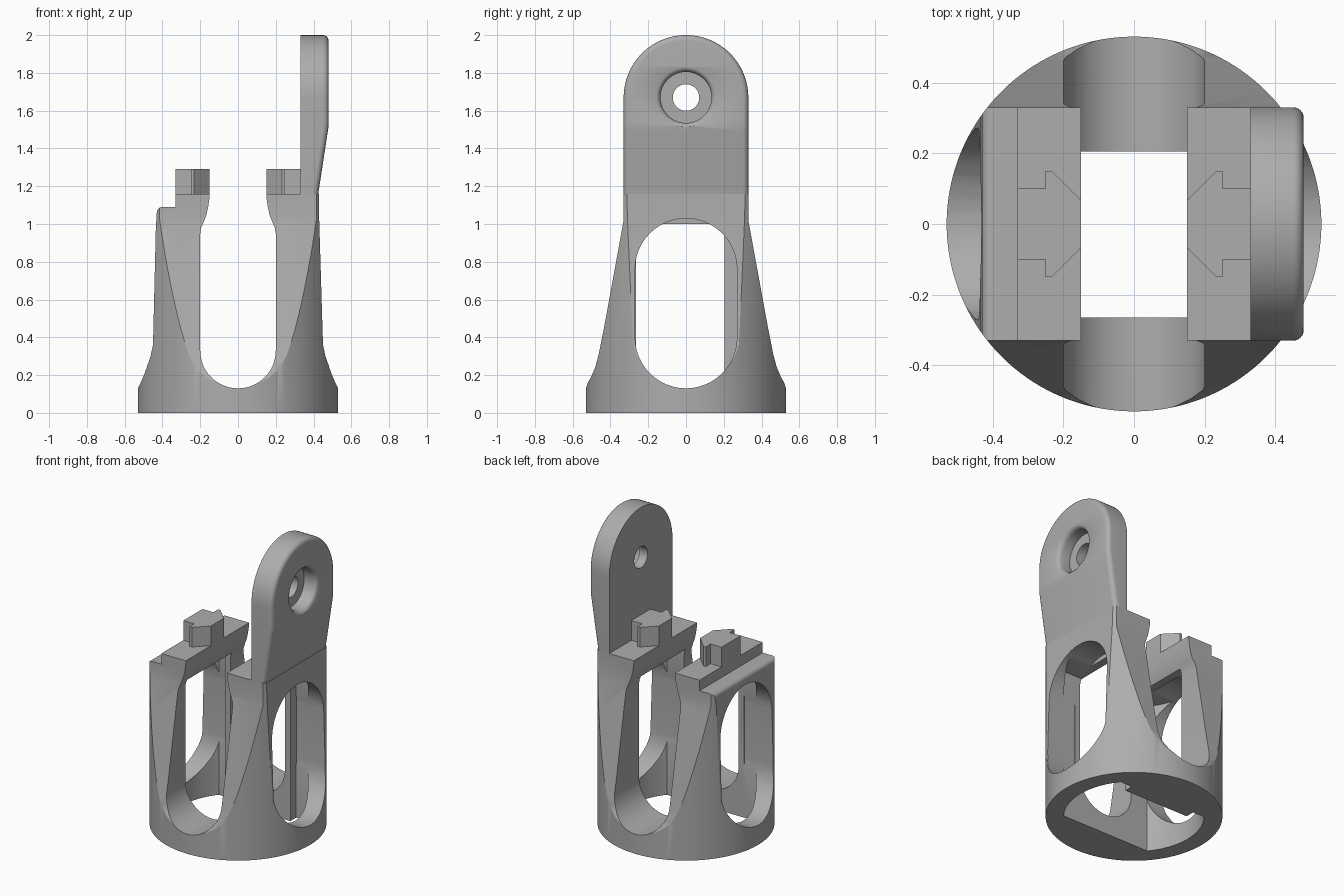
import bpy, bmesh, math
from mathutils import Matrix

cube = bpy.data.objects.get("Cube")
if cube:
    bpy.data.objects.remove(cube, do_unlink=True)

grey = bpy.data.materials.new("mid grey")
grey.use_nodes = True
color = (0.42, 0.42, 0.42, 1)
grey.diffuse_color = color
grey.node_tree.nodes["Principled BSDF"].inputs["Base Color"].default_value = color


def finish(name, bm):
    bmesh.ops.recalc_face_normals(bm, faces=bm.faces[:])
    mesh = bpy.data.meshes.new(name)
    bm.to_mesh(mesh)
    bm.free()
    mesh.materials.append(grey)
    obj = bpy.data.objects.new(name, mesh)
    bpy.context.collection.objects.link(obj)
    return obj


def prism(name, pts, axis, lo, hi):
    """Extrude a 2D outline along an axis; the outline uses the other two axes in order."""
    bm = bmesh.new()
    place = lambda p, d: [*p[:axis], d, *p[axis:]]
    a = [bm.verts.new(place(p, lo)) for p in pts]
    b = [bm.verts.new(place(p, hi)) for p in pts]
    bm.faces.new(a)
    bm.faces.new(b)
    for i in range(len(pts)):
        j = (i + 1) % len(pts)
        bm.faces.new((a[i], a[j], b[j], b[i]))
    return finish(name, bm)


def arc(cx, cy, r, start, end, n=24):
    return [(cx + r * math.cos(math.radians(start + (end - start) * i / n)),
             cy + r * math.sin(math.radians(start + (end - start) * i / n))) for i in range(n + 1)]


def mirror(pts):
    return pts + [(-u, v) for u, v in reversed(pts)]


def select(obj):
    bpy.ops.object.select_all(action='DESELECT')
    bpy.context.view_layer.objects.active = obj
    obj.select_set(True)


def combine(obj, cutter, operation='DIFFERENCE'):
    mod = obj.modifiers.new("cut", 'BOOLEAN')
    mod.operation = operation
    mod.solver = 'EXACT'
    mod.object = cutter
    select(obj)
    bpy.ops.object.modifier_apply(modifier=mod.name)
    bpy.data.objects.remove(cutter, do_unlink=True)


def smooth(obj):
    select(obj)
    bpy.ops.object.shade_smooth_by_angle(angle=math.radians(28))


# Body: a cylinder trimmed by a side profile and a front profile
R = 0.53
body = prism("body", arc(0, 0, R, 0, 357.5, 143), 2, 0, 1.16)
flare = [(0.14, 0.53), (0.19, 0.505), (0.24, 0.484), (0.3, 0.463), (0.36, 0.45)]
right_side = [(0.6, -0.1), (0.6, 0.14)] + [(w, z) for z, w in flare] + [(0.43, 1.02), (0.425, 1.3)]
left_side = [(-0.33, 1.3), (-0.33, 1.09)] + arc(-0.4, 1.06, 0.03, 90, 180, 6) + [(-0.435, 0.98)]
left_side += [(-w, z) for z, w in reversed(flare)] + [(-0.6, 0.14), (-0.6, -0.1)]
combine(body, prism("front_trim", right_side + left_side, 1, -1, 1), 'INTERSECT')
depth = [(0.6, -0.1), (0.6, 0.14), (0.53, 0.14), (0.503, 0.19), (0.481, 0.24), (0.462, 0.31),
         (0.436, 0.44), (0.33, 1.02), (0.33, 1.3)]
combine(body, prism("depth_trim", mirror(depth), 0, -1, 1), 'INTERSECT')

# Cavity: round bore with flat front and back, and a guide rail left at the back
corner = math.degrees(math.asin(0.265 / 0.42))
bore = arc(0, 0, 0.42, -corner, corner)
bore += [(0.24, 0.265), (0.24, 0.205), (-0.24, 0.205), (-0.24, 0.265)]
bore += arc(0, 0, 0.42, 180 - corner, 180 + corner)
combine(body, prism("bore_cutter", bore, 2, -0.1, 1.0))

# Openings: the side windows stop at the rail, the front one runs out of the top
window = arc(0, 0.4, 0.27, 180, 360) + arc(0, 0.76, 0.27, 0, 180)
for lo, hi in ((0.24, 0.8), (-0.8, -0.24)):
    combine(body, prism("window_cutter", window, 0, lo, hi))
slot = arc(0, 0.33, 0.2, 270, 360, 16)[1:]
slot += [(0.2, 0.95), (0.195, 0.98), (0.182, 1.01), (0.168, 1.045), (0.158, 1.09), (0.152, 1.13),
         (0.15, 1.16), (0.15, 1.4)]
combine(body, prism("slot_cutter", [(0, 0.13)] + mirror(slot), 1, -1, 1))
smooth(body)

# Interlocking arrow keys on both legs
half_key = [(0.33, 0.1), (0.25, 0.1), (0.25, 0.15), (0.233, 0.15), (0.15, 0.067)]
for name, s in (("left_key", 1), ("right_key", -1)):
    pts = [(s * x, y) for x, y in half_key] + [(s * x, -y) for x, y in reversed(half_key)]
    prism(name, pts, 2, 1.16, 1.29)


# Mounting lug: rounded plate with a tapered, filleted outer face
def outer_x(z):
    t = min(1, max(0, (z - 1.16) / 0.36))
    return 0.425 + 0.055 * t


bm = bmesh.new()
rings = []
fillet = 0.03
steps = [(0, None)] + [(fillet * (1 - math.cos(math.radians(a))), fillet * (1 - math.sin(math.radians(a))))
                       for a in range(0, 91, 15)]
for inset, drop in steps:
    w = 0.33 - inset
    half = [(w, 1.16), (w, 1.28), (w, 1.4), (w, 1.49), (w, 1.52), (w, 1.55)] + arc(0, 1.67, w, 0, 88, 32)
    rings.append([bm.verts.new((0.33 if drop is None else outer_x(z) - drop, y, z))
                  for y, z in mirror(half)])
n = len(rings[0])
for a, b in zip(rings, rings[1:]):
    for i in range(n):
        j = (i + 1) % n
        bm.faces.new((a[i], a[j], b[j], b[i]))
bm.faces.new(rings[0])
top = rings[-1]
for i in range(n // 2 - 1):
    bm.faces.new((top[i], top[i + 1], top[n - 2 - i], top[n - 1 - i]))
lug = finish("mounting_lug", bm)

# Counterbored bolt hole through the lug
bm = bmesh.new()
bolt = [(0.2, 0), (0.2, 0.07), (0.39, 0.07), (0.39, 0.135), (0.45, 0.135), (0.465, 0.139),
        (0.475, 0.147), (0.481, 0.16), (0.6, 0.16), (0.6, 0)]
verts = [bm.verts.new((x, r, 0)) for x, r in bolt]
edges = [bm.edges.new(p) for p in zip(verts, verts[1:])]
bmesh.ops.spin(bm, geom=verts + edges, axis=(1, 0, 0), cent=(0, 0, 0), angle=math.tau, steps=48)
bmesh.ops.remove_doubles(bm, verts=bm.verts[:], dist=0.0001)
bmesh.ops.transform(bm, matrix=Matrix.Translation((0, 0, 1.67)), verts=bm.verts[:])
combine(lug, finish("bolt_cutter", bm))
smooth(lug)
